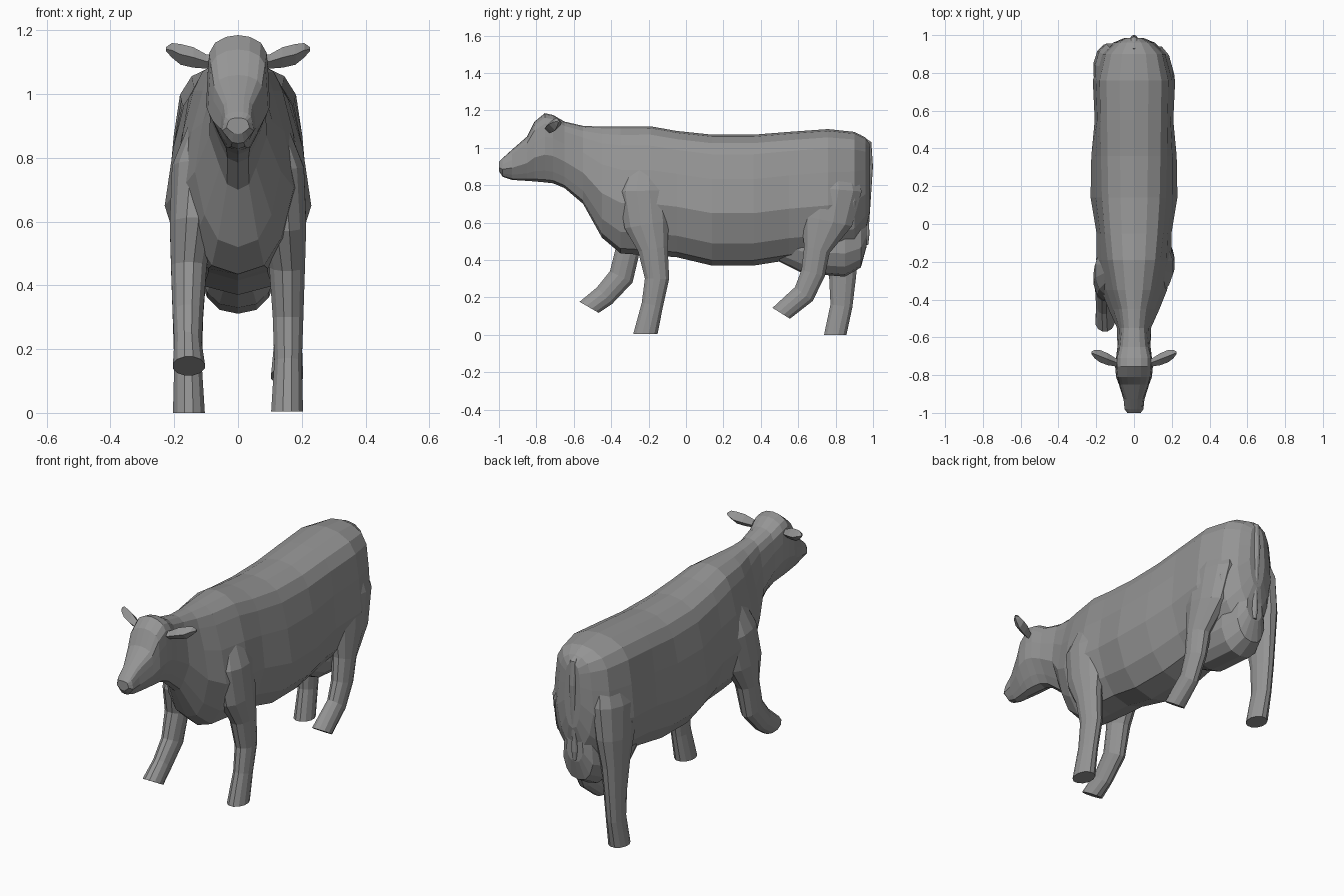
import bpy, bmesh, math

if "Cube" in bpy.data.objects:
    bpy.data.objects.remove(bpy.data.objects["Cube"])

hide = bpy.data.materials.new("dark_grey")
hide.diffuse_color = (.3, .3, .3, 1)
hide.use_nodes = True
hide.node_tree.nodes["Principled BSDF"].inputs["Base Color"].default_value = hide.diffuse_color


def loft(name, rings):
    """Skin a chain of equal-sized point rings and cap both ends."""
    bm = bmesh.new()
    loops = [[bm.verts.new(p) for p in ring] for ring in rings]
    n = len(loops[0])
    for a, b in zip(loops, loops[1:]):
        for i in range(n):
            j = (i + 1) % n
            bm.faces.new((a[i], a[j], b[j], b[i]))
    bm.faces.new(loops[0])
    bm.faces.new(loops[-1][::-1])
    bmesh.ops.recalc_face_normals(bm, faces=bm.faces)
    mesh = bpy.data.meshes.new(name)
    bm.to_mesh(mesh)
    bm.free()
    mesh.materials.append(hide)
    obj = bpy.data.objects.new(name, mesh)
    bpy.context.collection.objects.link(obj)


def trunk_ring(y, zb, zt, mid, top):
    """Symmetric upright section: bottom, top, widest and upper half width."""
    low = mid * (.78 if y > -.5 else .63)
    half = [(low * .6, .04), (low, .17), (mid, .4),
            (mid * .55 + top * .45, .66), (top, .85),
            (top * .8, .935), (top * .42, .985)]
    side = [(x, y, zb + t * (zt - zb)) for x, t in half]
    return ([(0, y, zb)] + side + [(0, y, zt)]
            + [(-x, y, z) for x, y, z in reversed(side)])


def limb(name, path, xs, half_widths, end_tilt=None):
    """Twelve-sided tube along (y, z, thickness) points, square to the path."""
    rings = []
    sides = 12
    k = 1 / math.cos(math.pi / sides)
    for i, (y, z, w) in enumerate(path):
        p, q = path[max(i - 1, 0)], path[min(i + 1, len(path) - 1)]
        tilt = math.atan2(p[0] - q[0], p[1] - q[1])
        if end_tilt is not None and i == len(path) - 1:
            tilt = math.radians(end_tilt)
        ring = []
        for j in range(sides):
            a = 2 * math.pi * (j + .5) / sides
            r = k * math.cos(a) * w / 2
            ring.append((xs[i] + half_widths[i] * k * math.sin(a),
                         y - r * math.cos(tilt), z + r * math.sin(tilt)))
        rings.append(ring)
    loft(name, rings)


# Body, neck and head: y, bottom, top, widest and upper half width
body = [
    (.985, .66, 1.02, .05, .04),
    (.96, .55, 1.055, .11, .09),
    (.9, .46, 1.085, .175, .15),
    (.76, .42, 1.10, .218, .182),
    (.55, .4, 1.085, .208, .178),
    (.36, .37, 1.07, .226, .175),
    (.14, .37, 1.07, .23, .17),
    (-.05, .415, 1.09, .198, .155),
    (-.19, .425, 1.115, .20, .14),
    (-.35, .435, 1.113, .175, .11),
    (-.45, .52, 1.113, .135, .08),
    (-.55, .70, 1.117, .09, .065),
    (-.65, .785, 1.14, .088, .075),
]
head = [
    (-.71, .81, 1.175, .095, .09),
    (-.755, .815, 1.185, .10, .09),
    (-.81, .82, 1.14, .095, .085),
    (-.85, .823, 1.06, .08, .075),
    (-.93, .828, .99, .055, .045),
    (-.98, .845, .945, .05, .04),
    (-1, .875, .925, .036, .028),
]
loft("body_and_head", [trunk_ring(*r) for r in body + head])

# Udder under the hindquarters: y, bottom, half width
udder = [(.5, .39, .09), (.62, .33, .125), (.85, .311, .125),
         (.935, .36, .09), (.965, .47, .05)]
loft("udder", [trunk_ring(y, z, .62, w, w * .9) for y, z, w in udder])

# Legs: all four share side offsets and widths, each has its own pose
leg_x = (.085, .125, .142, .154, .157, .157, .154)
leg_w = (.05, .082, .072, .056, .048, .043, .05)
legs = {
    "front_leg_standing": (1, 0, [
        (-.22, .95, .15), (-.23, .77, .26), (-.21, .59, .24),
        (-.177, .46, .16), (-.155, .30, .13), (-.18, .16, .115),
        (-.217, .005, .13)]),
    "front_leg_stepping": (-1, 30, [
        (-.23, .95, .14), (-.25, .77, .26), (-.29, .59, .24),
        (-.31, .46, .13), (-.346, .31, .135), (-.435, .21, .12),
        (-.518, .147, .118)]),
    "hind_leg_stepping": (1, 32, [
        (.78, .98, .2), (.77, .78, .34), (.75, .61, .28),
        (.70, .455, .14), (.68, .33, .13), (.63, .218, .12),
        (.509, .115, .11)]),
    "hind_leg_standing": (-1, 0, [
        (.80, .98, .2), (.797, .78, .315), (.82, .60, .26),
        (.832, .45, .185), (.837, .305, .143), (.831, .155, .118),
        (.798, 0, .12)]),
}
for name, (side, tilt, path) in legs.items():
    limb(name, path, [side * x for x in leg_x], leg_w, tilt)

# Tail hanging behind the rump, ending in a small tuft
tail = [(.92, 1.06, .03), (.977, 1.025, .03), (.983, .9, .033),
        (.967, .6, .025), (.965, .53, .03), (.965, .48, .018)]
limb("tail", tail, [0] * 6, [w * .55 for y, z, w in tail])

# Ears: x, bottom, top
ear = [(.07, 1.085, 1.12), (.10, 1.08, 1.125), (.14, 1.083, 1.147),
       (.18, 1.092, 1.157), (.208, 1.115, 1.16), (.226, 1.135, 1.147)]
for name, s in (("right_ear", 1), ("left_ear", -1)):
    rings = []
    for x, b, c in ear:
        y, t, m = -.77 + x * .39, (c - b) * .5, (b + c) / 2
        rings.append([(s * x, y - t, m), (s * x, y, b),
                      (s * x, y + t, m), (s * x, y, c)])
    loft(name, rings)
